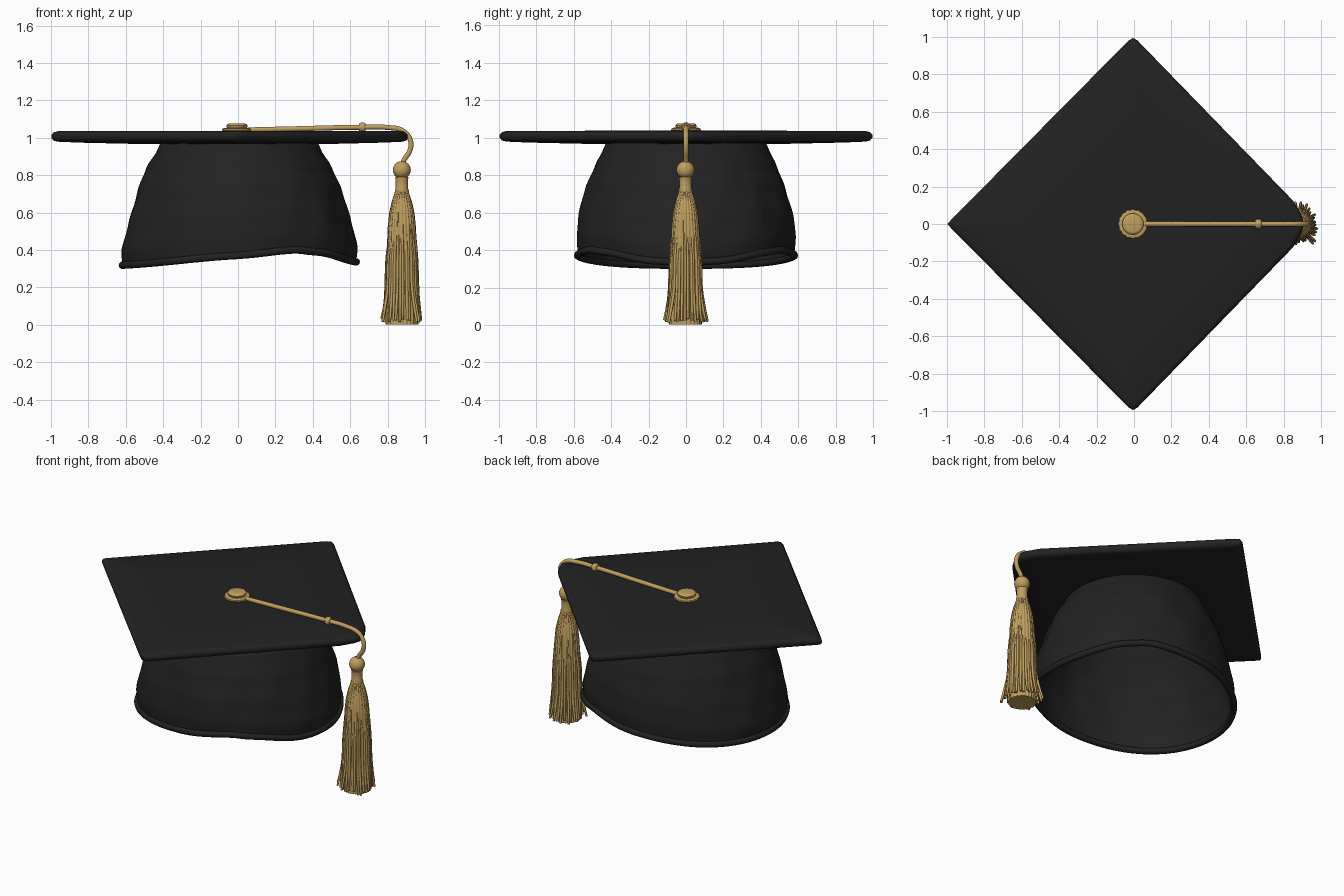
import bpy, math, random
from mathutils import Vector

if "Cube" in bpy.data.objects:
    bpy.data.objects.remove(bpy.data.objects["Cube"])

random.seed(4)
TAU = 2 * math.pi


def material(name, rgb):
    m = bpy.data.materials.new(name)
    m.diffuse_color = (*rgb, 1)
    m.use_nodes = True
    m.node_tree.nodes["Principled BSDF"].inputs["Base Color"].default_value = m.diffuse_color
    return m


BLACK = material("black cloth", (0.016, 0.016, 0.016))
GOLD = material("gold thread", (0.53, 0.345, 0.115))


def lerp_table(table, x):
    if x <= table[0][0]:
        return table[0][1]
    for (a, va), (b, vb) in zip(table, table[1:]):
        if x <= b:
            f = (x - a) / (b - a)
            f = f * f * (3 - 2 * f) * 0.4 + f * 0.6
            return va + (vb - va) * f
    return table[-1][1]


def loft(name, rings, mat, cap_start=True, cap_end=True, angle=50):
    """Skin a list of closed rings that share a point count."""
    n = len(rings[0])
    verts = [p for r in rings for p in r]
    faces = [(i * n + j, i * n + (j + 1) % n, (i + 1) * n + (j + 1) % n, (i + 1) * n + j)
             for i in range(len(rings) - 1) for j in range(n)]
    if cap_start:
        faces.append(tuple(reversed(range(n))))
    if cap_end:
        faces.append(tuple(range(len(verts) - n, len(verts))))
    me = bpy.data.meshes.new(name)
    me.from_pydata(verts, [], faces)
    ob = bpy.data.objects.new(name, me)
    bpy.context.collection.objects.link(ob)
    me.materials.append(mat)
    bpy.ops.object.select_all(action='DESELECT')
    ob.select_set(True)
    bpy.context.view_layer.objects.active = ob
    bpy.ops.object.shade_smooth_by_angle(angle=math.radians(angle))
    return ob


def lathe(name, profile, centre, mat, n=32, ripple=0, count=0, angle=50):
    """Turn a (radius, z) profile round a vertical axis, with optional flutes."""
    rings = [[(centre[0] + r * (1 + ripple * math.cos(count * TAU * j / n)) * math.cos(TAU * j / n),
               centre[1] + r * (1 + ripple * math.cos(count * TAU * j / n)) * math.sin(TAU * j / n), z)
              for j in range(n)] for r, z in profile]
    return loft(name, rings, mat, angle=angle)


def tube(name, splines, radius, mat, cyclic=False, res=3):
    """Round tubes along smooth paths; points are (x, y, z, radius factor)."""
    cu = bpy.data.curves.new(name, 'CURVE')
    cu.dimensions = '3D'
    cu.bevel_depth, cu.bevel_resolution, cu.resolution_u = radius, res, 6
    cu.use_fill_caps = True
    for pts in splines:
        s = cu.splines.new('BEZIER')
        s.bezier_points.add(len(pts) - 1)
        for bp, p in zip(s.bezier_points, pts):
            bp.co, bp.radius = p[:3], p[3]
            bp.handle_left_type = bp.handle_right_type = 'AUTO'
        s.use_cyclic_u = cyclic
    cu.materials.append(mat)
    ob = bpy.data.objects.new(name, cu)
    bpy.context.collection.objects.link(ob)
    return ob


# Square board: diamond outline with blunt corners, rounded edge, slight belly
corners = [(0.85, 0.125), (0.895, 0.05), (0.91, 0), (0.895, -0.05), (0.85, -0.125),
           (0.02, -0.98), (-0.005, -0.995), (-0.03, -0.98),
           (-0.98, -0.02), (-0.998, 0), (-0.98, 0.02),
           (-0.03, 0.98), (-0.005, 0.995), (0.02, 0.98)]
corners = corners[::-1]
layers = [(0.5, 0.966), (0.85, 0.974), (0.965, 0.979), (0.988, 0.985), (1, 1.0),
          (1, 1.015), (0.988, 1.029), (0.965, 1.035), (0.5, 1.037)]
loft("mortarboard", [[(x * s, y * s, z) for x, y in reversed(corners)] for s, z in layers],
     BLACK, angle=40)

# Skull cap: oval dome with wavy rim and soft cloth folds
RIM = [(-0.63, 0.315), (0, 0.368), (0.3, 0.398), (0.45, 0.383), (0.63, 0.333)]
RX = [(0, 0.625), (0.12, 0.632), (0.35, 0.597), (0.6, 0.546), (0.8, 0.493), (0.93, 0.44), (1, 0.42)]
RY = [(0, 0.578), (0.15, 0.585), (0.35, 0.572), (0.6, 0.533), (0.8, 0.485), (0.93, 0.445), (1, 0.425)]


def cap_point(a, t):
    z0 = lerp_table(RIM, 0.63 * math.cos(a))
    fold = math.sin(math.pi * t) * (0.007 * math.sin(9 * a + 5 * t) + 0.005 * math.sin(14 * a - 7 * t + 1))
    seam = 0.008 * sum(math.exp(-((a - s) / 0.035) ** 2) for s in (0.75, TAU - 0.75))
    k = 1 + fold + seam * min(1, 4 * t)
    return (0.007 + lerp_table(RX, t) * k * math.cos(a),
            lerp_table(RY, t) * k * math.sin(a), z0 + (0.975 - z0) * t)


N = 112
cap = loft("skull_cap", [[cap_point(TAU * j / N, i / 24) for j in range(N)] for i in range(25)],
           BLACK, cap_start=False, angle=80)
sol = cap.modifiers.new("cloth thickness", 'SOLIDIFY')
sol.thickness, sol.offset = 0.015, -1

# Rolled hem round the rim
tube("cap_hem", [[(*cap_point(TAU * j / 48, 0.005), 1) for j in range(48)]], 0.02, BLACK, cyclic=True)

# Button: scalloped ring and raised disc
BC = (-0.006, 0)
lathe("button_ring", [(0.07, 1.033), (0.078, 1.04), (0.076, 1.048), (0.064, 1.053), (0.05, 1.05)],
      BC, GOLD, n=64, ripple=0.025, count=16)
lathe("button_disc", [(0.046, 1.045), (0.055, 1.056), (0.057, 1.066), (0.05, 1.074), (0.04, 1.076)],
      BC, GOLD)

# Cord over the board and down past the corner
tube("tassel_cord", [[(0.05, 0, 1.042, 1), (0.3, 0, 1.048, 1), (0.65, 0, 1.056, 1), (0.8, 0, 1.055, 1),
                      (0.88, 0, 1.038, 1), (0.922, 0, 0.985, 1), (0.92, 0, 0.935, 1),
                      (0.885, 0, 0.875, 1), (0.877, 0, 0.84, 1)]], 0.014, GOLD)
tube("cord_knot", [[(0.648, 0, 1.056, 0.8), (0.656, 0, 1.056, 1), (0.674, 0, 1.056, 1),
                    (0.682, 0, 1.056, 0.8)]], 0.026, GOLD)

# Tassel: head ball, bound neck, fluted skirt
TC = (0.876, -0.003)
lathe("tassel_head", [(0.047 * math.sin(math.pi * i / 12) + 0.001, 0.828 - 0.047 * math.cos(math.pi * i / 12))
                      for i in range(13)], TC, GOLD, n=24)
lathe("tassel_neck", [(0.034, 0.705), (0.038, 0.715), (0.033, 0.73), (0.033, 0.775), (0.036, 0.79)], TC, GOLD, n=24)
lathe("tassel_skirt", [(0.085, 0.003), (0.083, 0.15), (0.08, 0.3), (0.077, 0.42), (0.073, 0.52),
                       (0.065, 0.6), (0.052, 0.66), (0.039, 0.7), (0.034, 0.72)],
      TC, GOLD, n=120, ripple=0.035, count=24, angle=60)

# Loose strands that splay outwards at the bottom
strands = []
for i in range(34):
    a = TAU * (i + random.uniform(-0.25, 0.25)) / 34
    out = random.choice((0.093, 0.105, 0.118, 0.128))
    top = random.uniform(0.42, 0.6)
    path = [(0.067, top, 0.5), (0.08, 0.36, 1), (0.086, 0.2, 1),
            ((0.088 + out) / 2, 0.09, 0.95), (out, random.uniform(0.012, 0.035), 0.8)]
    strands.append([(TC[0] + r * math.cos(a), TC[1] + r * math.sin(a), z, w) for r, z, w in path])
tube("tassel_strands", strands, 0.0085, GOLD, res=1)
